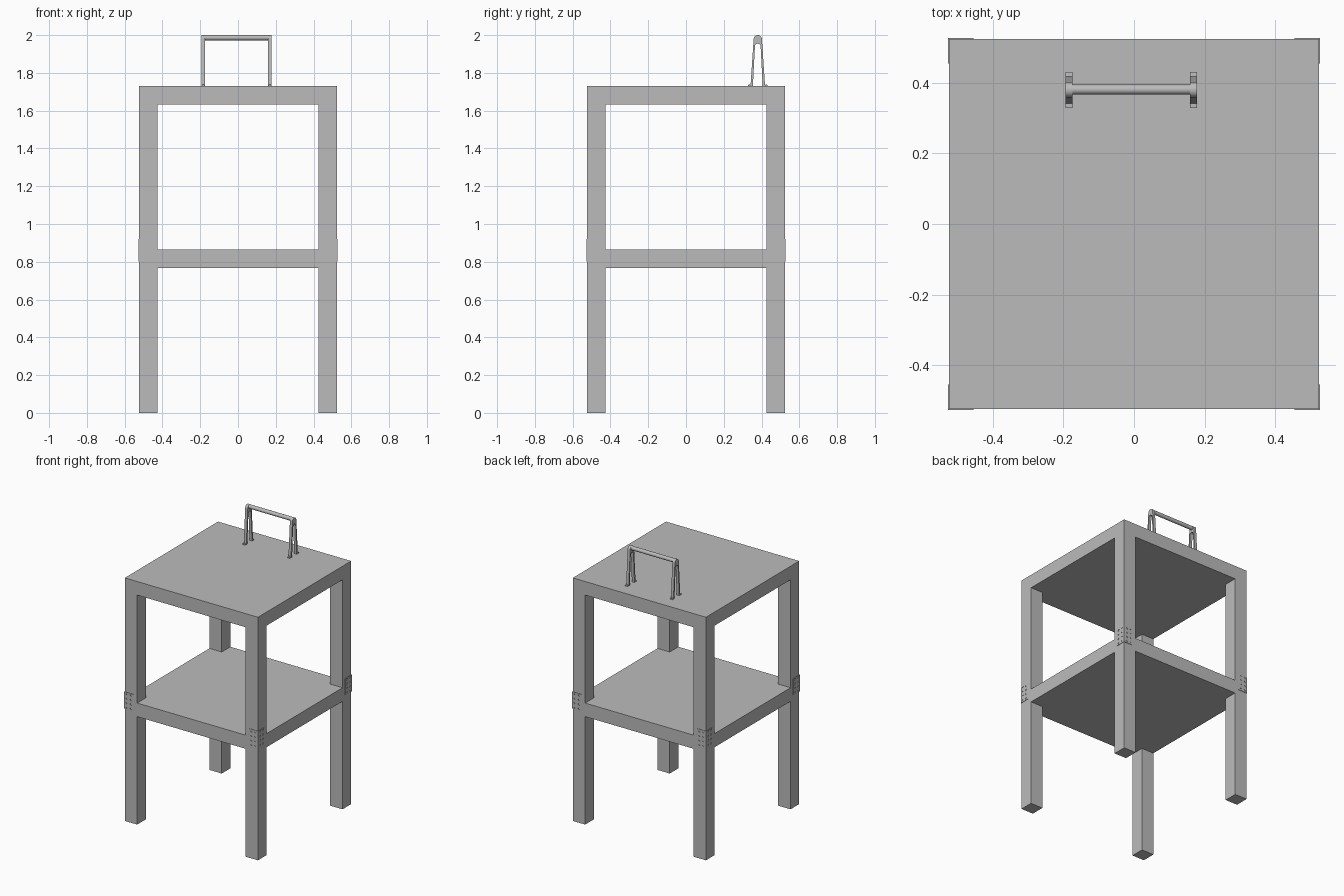
import bpy, bmesh, math
from mathutils import Matrix, Vector

cube = bpy.data.objects.get("Cube")
if cube:
    bpy.data.objects.remove(cube, do_unlink=True)

GREY = (0.5, 0.5, 0.5, 1)
mat = bpy.data.materials.new("plain grey")
mat.use_nodes = True
mat.diffuse_color = GREY
mat.node_tree.nodes["Principled BSDF"].inputs["Base Color"].default_value = GREY

HALF = 0.524      # half width of the tables
LEG = 0.097       # leg and top thickness
MID, TOP = 0.865, 1.73


def finish(bm, name):
    bmesh.ops.recalc_face_normals(bm, faces=bm.faces)
    mesh = bpy.data.meshes.new(name)
    bm.to_mesh(mesh)
    bm.free()
    mesh.materials.append(mat)
    obj = bpy.data.objects.new(name, mesh)
    bpy.context.collection.objects.link(obj)
    return obj


def add_box(bm, lo, hi):
    lo, hi = Vector(lo), Vector(hi)
    m = Matrix.Translation((lo + hi) / 2) @ Matrix.Diagonal((*(hi - lo), 1))
    bmesh.ops.create_cube(bm, size=1, matrix=m)


def prism(bm, points, shift):
    """Fill an outline and extrude it along shift."""
    face = bm.faces.new([bm.verts.new(p) for p in points])
    new = bmesh.ops.extrude_face_region(bm, geom=[face])["geom"]
    bmesh.ops.translate(bm, vec=shift,
                        verts=[v for v in new if isinstance(v, bmesh.types.BMVert)])


def smooth(obj):
    bpy.ops.object.select_all(action="DESELECT")
    obj.select_set(True)
    bpy.context.view_layer.objects.active = obj
    bpy.ops.object.shade_smooth_by_angle(angle=math.radians(35))


# Two identical tables, one standing on the other
def table(name, base, top):
    bm = bmesh.new()
    add_box(bm, (-HALF, -HALF, top - LEG), (HALF, HALF, top))
    finish(bm, name + "_top")
    for sx, side in ((1, "left"), (-1, "right")):
        for sy, end in ((-1, "front"), (1, "back")):
            bm = bmesh.new()
            c = HALF - LEG / 2
            add_box(bm, (sx * c - LEG / 2, sy * c - LEG / 2, base),
                    (sx * c + LEG / 2, sy * c + LEG / 2, top - LEG))
            finish(bm, f"{name}_leg_{end}_{side}")


table("lower_table", 0, MID)
table("upper_table", MID, TOP)

# Perforated angle brackets joining the tables at each corner
OUT, IN, THICK = HALF + 0.003, 0.455, 0.003
Z0, Z1 = 0.802, 0.92


def bracket(turn, name):
    bm = bmesh.new()
    outline = [(IN, OUT), (OUT, OUT), (OUT, IN), (OUT - THICK, IN),
               (OUT - THICK, OUT - THICK), (IN, OUT - THICK)]
    prism(bm, [(x, y, Z0) for x, y in outline], (0, 0, Z1 - Z0))
    holes = bmesh.new()
    for across in (0.473, 0.505):
        for row in range(4):
            z = 0.813 + row * 0.032
            for pos, axis in (((across, OUT, z), "X"), ((OUT, across, z), "Y")):
                m = Matrix.Translation(pos) @ Matrix.Rotation(math.pi / 2, 4, axis)
                bmesh.ops.create_cone(holes, cap_ends=True, segments=16, radius1=0.007,
                                      radius2=0.007, depth=0.02, matrix=m)
    rot = Matrix.Rotation(turn, 4, "Z")
    for b in (bm, holes):
        bmesh.ops.transform(b, matrix=rot, verts=b.verts)
    plate, cutter = finish(bm, name), finish(holes, name + "_hole_cutter")
    cutter.hide_render = True
    cutter.hide_viewport = True
    cut = plate.modifiers.new("holes", "BOOLEAN")
    cut.operation = "DIFFERENCE"
    cut.solver = "EXACT"
    cut.object = cutter
    # Bake the cut and drop the cutter
    bpy.context.view_layer.update()
    baked = bpy.data.meshes.new_from_object(
        plate.evaluated_get(bpy.context.evaluated_depsgraph_get()))
    plate.modifiers.clear()
    plate.data = baked
    bpy.data.objects.remove(cutter, do_unlink=True)


for i, corner in enumerate(("back_left", "back_right", "front_right", "front_left")):
    bracket(i * math.pi / 2, "bracket_" + corner)

# Handle: two splayed arch straps with feet, joined by a round bar
HY, X0, X1, WIDE = 0.38, -0.194, 0.178, 0.02


def arc(radius, z, steps=12):
    return [(radius * math.cos(math.pi * i / steps), z + radius * math.sin(math.pi * i / steps))
            for i in range(steps + 1)]


outer = [(0.051, 0), (0.051, 0.006), (0.038, 0.007)] + arc(0.022, 0.248)
outer += [(-y, z) for y, z in outer[2::-1]]
inner = [(-0.026, 0)] + arc(0.015, 0.21)[::-1] + [(0.026, 0)]
for x, side in ((X0, "right"), (X1 - WIDE, "left")):
    bm = bmesh.new()
    prism(bm, [(x, HY + y, TOP + z) for y, z in outer + inner], (WIDE, 0, 0))
    smooth(finish(bm, "handle_strap_" + side))
    # Screw heads on the feet
    for s in (-1, 1):
        bm = bmesh.new()
        pos = (x + WIDE / 2, HY + s * 0.0445, TOP + 0.0065)
        bmesh.ops.create_cone(bm, cap_ends=True, segments=12, radius1=0.004, radius2=0.004,
                              depth=0.003, matrix=Matrix.Translation(pos))
        finish(bm, f"handle_screw_{side}_{'front' if s < 0 else 'back'}")

bm = bmesh.new()
m = Matrix.Translation(((X0 + X1) / 2, HY + 0.001, 1.986)) @ Matrix.Rotation(math.pi / 2, 4, "Y")
bmesh.ops.create_cone(bm, cap_ends=True, segments=24, radius1=0.014, radius2=0.014,
                      depth=X1 - X0 - 0.002, matrix=m)
smooth(finish(bm, "handle_bar"))
